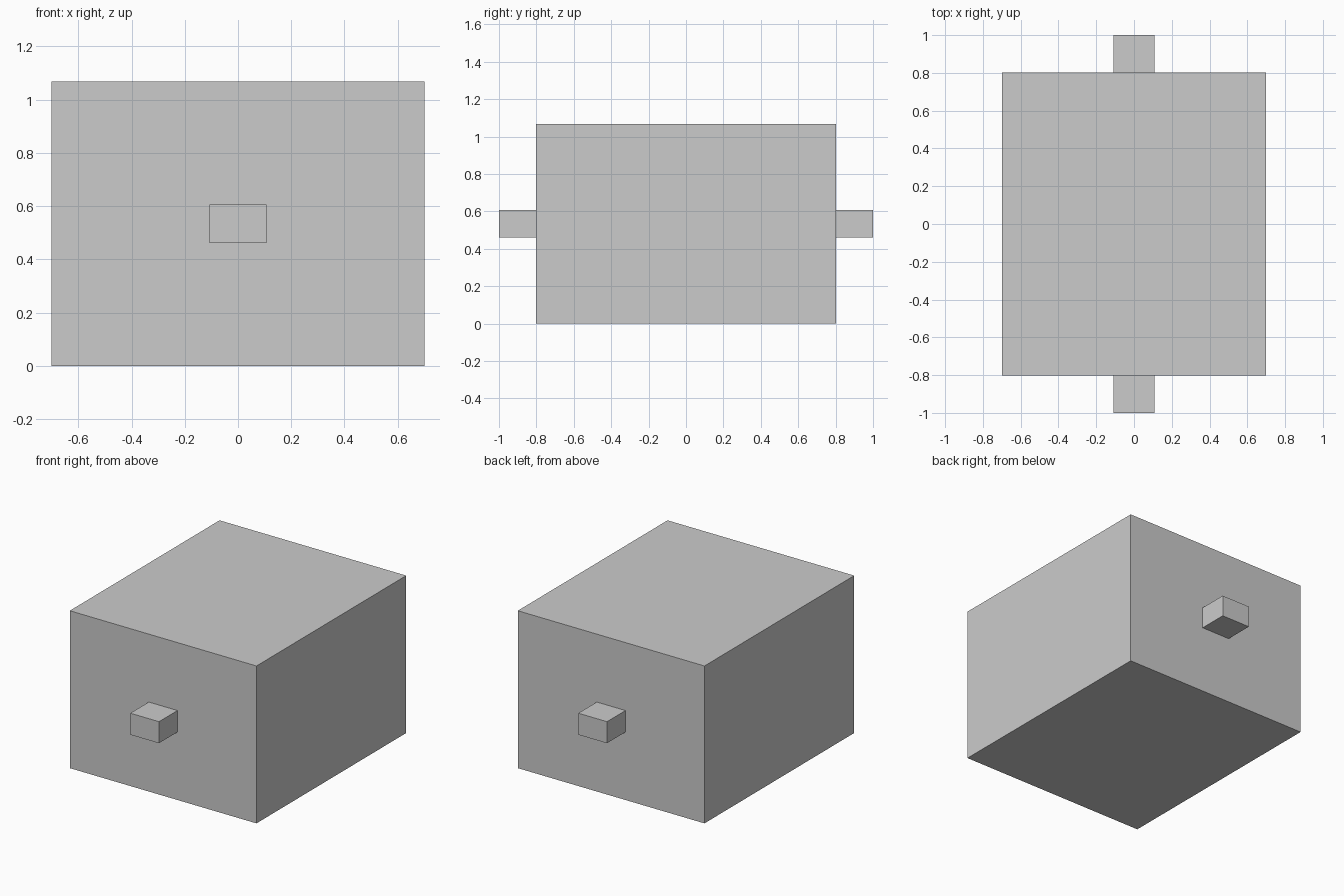
import bpy

if "Cube" in bpy.data.objects:
    bpy.data.objects.remove(bpy.data.objects["Cube"])


def box(name, size, centre):
    bpy.ops.mesh.primitive_cube_add(size=1, location=centre)
    obj = bpy.context.object
    obj.name = name
    obj.scale = size
    bpy.ops.object.transform_apply(location=False, rotation=False, scale=True)
    return obj


HEIGHT = 1.067
BODY_Y = 0.802

# Main crate body
box("body", (1.4, 2 * BODY_Y, HEIGHT), (0, 0, HEIGHT / 2))

# Stub handles centred on the front and back faces
for name, side in (("front_handle", -1), ("back_handle", 1)):
    box(name, (0.215, 1 - BODY_Y, 0.146),
        (0, side * (1 + BODY_Y) / 2, HEIGHT / 2))
